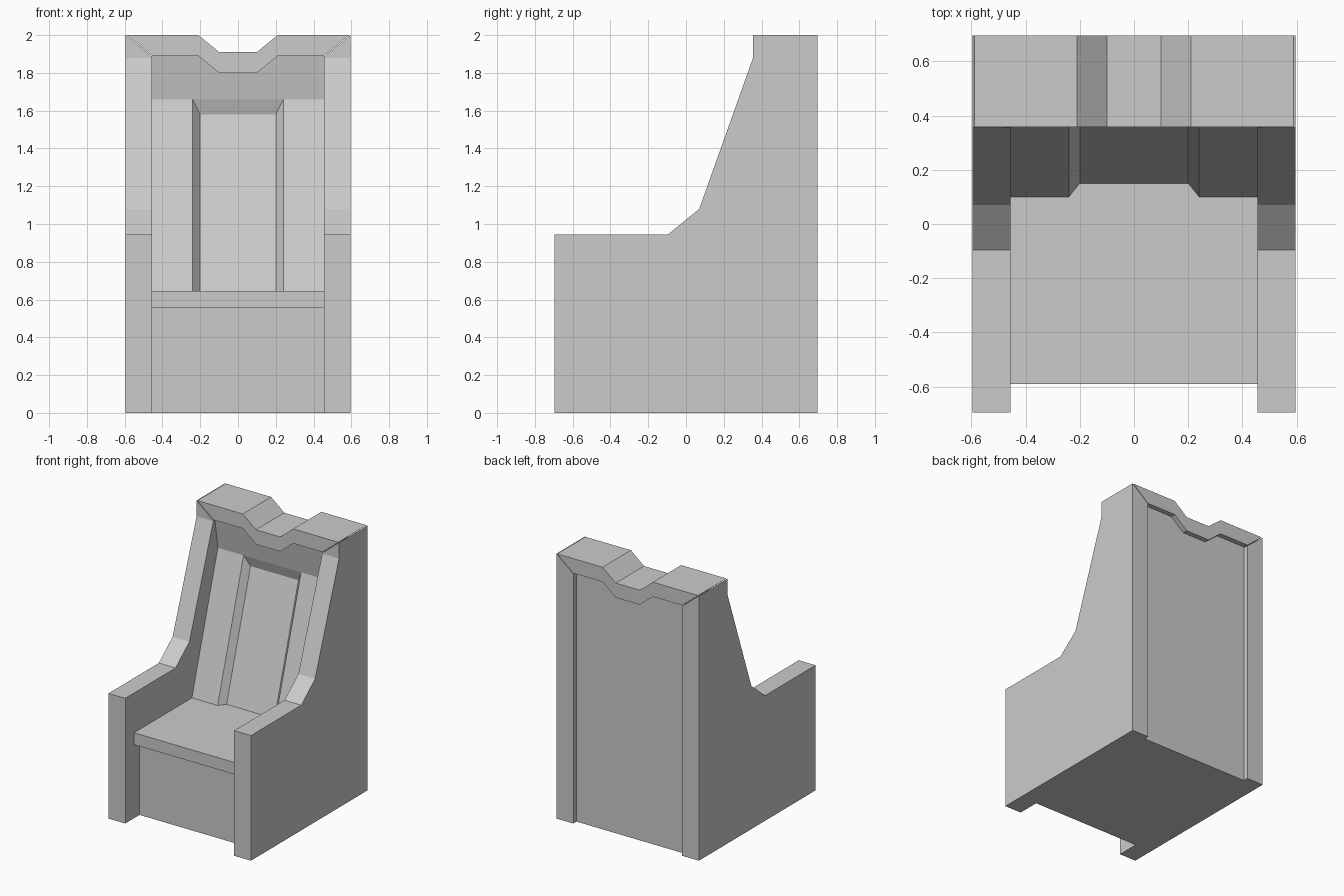
import bpy, bmesh

if "Cube" in bpy.data.objects:
    bpy.data.objects.remove(bpy.data.objects["Cube"])


def loft(name, a, b):
    """Closed solid between two matching outlines of 3D points."""
    bm = bmesh.new()
    va, vb = [[bm.verts.new(p) for p in loop] for loop in (a, b)]
    bm.faces.new(va)
    bm.faces.new(vb[::-1])
    n = len(va)
    for i in range(n):
        j = (i + 1) % n
        bm.faces.new((va[i], vb[i], vb[j], va[j]))
    bmesh.ops.recalc_face_normals(bm, faces=bm.faces)
    mesh = bpy.data.meshes.new(name)
    bm.to_mesh(mesh)
    bm.free()
    obj = bpy.data.objects.new(name, mesh)
    bpy.context.collection.objects.link(obj)
    return obj


def at_x(x, profile):
    return [(x, y, z) for y, z in profile]


def lean(z):
    """Depth of the leaning backrest face at height z."""
    return 0.10 + (z - 0.645) * 0.305


W, INNER = 0.595, 0.455
RECESS = 0.05

# Side panels with arm rests, mitred at the top to meet the crest
side = [(-0.695, 0), (-0.695, 0.945), (-0.095, 0.945), (0.07, 1.08), (0.355, 1.88)]
outer = side + [(0.355, 2.0), (0.695, 2.0), (0.695, 0)]
inner = side + [(0.355, 1.885), (0.695, 1.885), (0.695, 0)]
for s, label in ((-1, "left"), (1, "right")):
    loft(label + "_side_panel", at_x(s * W, outer), at_x(s * INNER, inner))

# Base and back core, including the recessed panel and overhanging header
core = [(-0.525, 0), (-0.525, 0.6), (lean(0.6) + RECESS, 0.6),
        (lean(1.58) + RECESS, 1.58), (lean(1.66), 1.66),
        (0.375, 1.89), (0.657, 1.89), (0.657, 0)]
loft("base_and_back", at_x(-INNER, core), at_x(INNER, core))

# Raised backrest stiles with bevelled inner edges
for s, label in ((-1, "left"), (1, "right")):
    def section(zf, zb):
        f, b = lean(zf), lean(zb) + RECESS
        return [(s * INNER, f, zf), (s * 0.24, f, zf),
                (s * 0.20, b, zb), (s * INNER, b, zb)]
    loft(label + "_backrest_stile", section(0.6, 0.6), section(1.66, 1.58))

# Seat slab
seat = [(-0.59, 0.555), (-0.59, 0.645), (0.4, 0.645), (0.4, 0.555)]
loft("seat", at_x(-INNER, seat), at_x(INNER, seat))

# Notched crest across the top
half_top = [(0.10, 1.91), (0.21, 2.0), (0.588, 2.0)]
half_low = [(INNER, 1.89), (0.21, 1.89), (0.10, 1.80)]
right = half_top + half_low
crest = right + [(-x, z) for x, z in reversed(right)]
loft("crest", [(x, 0.358, z) for x, z in crest], [(x, 0.695, z) for x, z in crest])
